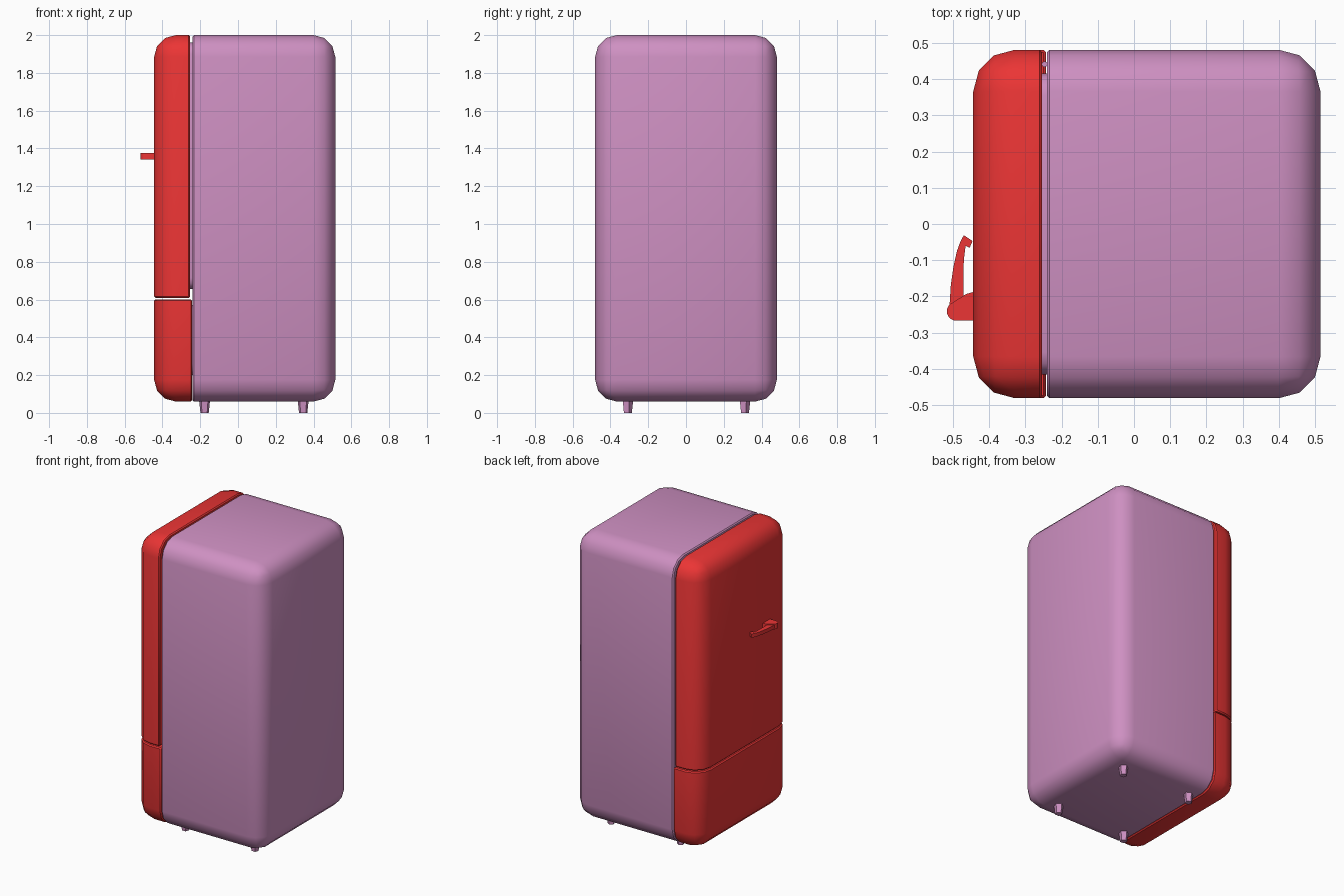
import bpy, bmesh, math
from mathutils import Vector

if "Cube" in bpy.data.objects:
    bpy.data.objects.remove(bpy.data.objects["Cube"])


def material(name, rgb):
    m = bpy.data.materials.new(name)
    m.diffuse_color = (*rgb, 1)
    m.use_nodes = True
    m.node_tree.nodes["Principled BSDF"].inputs["Base Color"].default_value = m.diffuse_color
    return m


RED = material("red_enamel", (0.83, 0.035, 0.035))
PINK = material("pink_enamel", (0.62, 0.28, 0.54))


def finish(bm, name, mat, angle=40):
    bmesh.ops.recalc_face_normals(bm, faces=bm.faces[:])
    me = bpy.data.meshes.new(name)
    bm.to_mesh(me)
    bm.free()
    ob = bpy.data.objects.new(name, me)
    bpy.context.collection.objects.link(ob)
    if mat:
        me.materials.append(mat)
    bpy.ops.object.select_all(action='DESELECT')
    ob.select_set(True)
    bpy.context.view_layer.objects.active = ob
    if angle:
        bpy.ops.object.shade_smooth_by_angle(angle=math.radians(angle))
    return ob


def box_bmesh(lo, hi):
    bm = bmesh.new()
    bmesh.ops.create_cube(bm, size=1)
    for v in bm.verts:
        v.co = Vector([(a + b) / 2 + c * (b - a) for a, b, c in zip(lo, hi, v.co)])
    return bm


def rounded_shell(name, lo, hi, cuts, mat, radius=0.115, lip=0.007):
    """Box rounded on all edges, sliced flat by planes, with a small lip on each slice."""
    bm = box_bmesh(lo, hi)
    bmesh.ops.bevel(bm, geom=bm.edges[:], offset=radius, segments=3,
                    profile=0.5, affect='EDGES')
    for point, normal in cuts:
        cut = bmesh.ops.bisect_plane(bm, geom=bm.verts[:] + bm.edges[:] + bm.faces[:],
                                     plane_co=point, plane_no=normal, clear_outer=True)
        rim = [e for e in cut['geom_cut'] if isinstance(e, bmesh.types.BMEdge)]
        bmesh.ops.edgeloop_fill(bm, edges=rim)
    bmesh.ops.recalc_face_normals(bm, faces=bm.faces[:])
    sharp = [e for e in bm.edges if len(e.link_faces) == 2 and e.calc_face_angle() > 0.95]
    bmesh.ops.bevel(bm, geom=sharp, offset=lip, segments=1, affect='EDGES')
    return finish(bm, name, mat)


def prism(name, outline, z0, z1, mat):
    """Extrude an xy outline upward."""
    bm = bmesh.new()
    f = bm.faces.new([bm.verts.new((x, y, z0)) for x, y in outline])
    ext = bmesh.ops.extrude_face_region(bm, geom=[f])['geom']
    bmesh.ops.translate(bm, vec=(0, 0, z1 - z0),
                        verts=[v for v in ext if isinstance(v, bmesh.types.BMVert)])
    return finish(bm, name, mat)


# Cabinet, door and drawer front
rounded_shell("cabinet", (-0.80, -0.481, 0.06), (0.515, 0.481, 2.0),
              [((-0.24, 0, 0), (-1, 0, 0))], PINK)
front_lo, front_hi = (-0.444, -0.481, 0.06), (0.30, 0.481, 2.0)
rounded_shell("upper_door", front_lo, front_hi,
              [((-0.254, 0, 0), (1, 0, 0)), ((0, 0, 0.609), (0, 0, -1))], RED)
rounded_shell("lower_door", front_lo, front_hi,
              [((-0.243, 0, 0), (1, 0, 0)), ((0, 0, 0.601), (0, 0, 1))], RED)

# Door seals filling the gap
for name, z0, z1, x0 in (("upper_seal", 0.655, 1.96, -0.256), ("lower_seal", 0.20, 0.57, -0.246)):
    bm = box_bmesh((x0, -0.415, z0), (-0.238, 0.415, z1))
    along = [e for e in bm.edges if abs(e.verts[0].co.x - e.verts[1].co.x) > 0.001]
    bmesh.ops.bevel(bm, geom=along, offset=0.06, segments=3, profile=0.5, affect='EDGES')
    finish(bm, name, PINK)

# Hinge pins
for name, z0, z1 in (("upper_hinge", 1.86, 1.92), ("lower_hinge", 0.66, 0.72)):
    bm = bmesh.new()
    bmesh.ops.create_cone(bm, cap_ends=True, segments=8, radius1=0.008, radius2=0.008, depth=z1 - z0)
    bmesh.ops.translate(bm, vec=(-0.247, 0.441, (z0 + z1) / 2), verts=bm.verts[:])
    finish(bm, name, PINK)

# Tapered five-sided feet
for i, x in enumerate((-0.177, 0.345)):
    for j, y in enumerate((-0.31, 0.31)):
        bm = bmesh.new()
        bmesh.ops.create_cone(bm, cap_ends=True, segments=5, radius1=0.023, radius2=0.031, depth=0.07)
        bmesh.ops.translate(bm, vec=(x, y, 0.035), verts=bm.verts[:])
        finish(bm, f"foot_{i}_{j}", PINK, angle=None)

# Handle mount with a rounded nose
nose = [(-0.491 + 0.026 * math.cos(a), -0.241 + 0.026 * math.sin(a))
        for a in [math.radians(110 + 20 * k) for k in range(9)]]
prism("handle_mount", [(-0.44, -0.187), (-0.463, -0.193), (-0.485, -0.207)] + nose +
      [(-0.44, -0.267)], 1.341, 1.377, RED)

# Curved handle grip with a hooked tip
prism("handle_grip", [(-0.510, -0.235), (-0.506, -0.17), (-0.499, -0.12), (-0.489, -0.075),
                      (-0.480, -0.050), (-0.470, -0.031), (-0.446, -0.047), (-0.454, -0.066),
                      (-0.465, -0.060), (-0.470, -0.10), (-0.471, -0.15), (-0.470, -0.235)],
      1.346, 1.371, RED)
